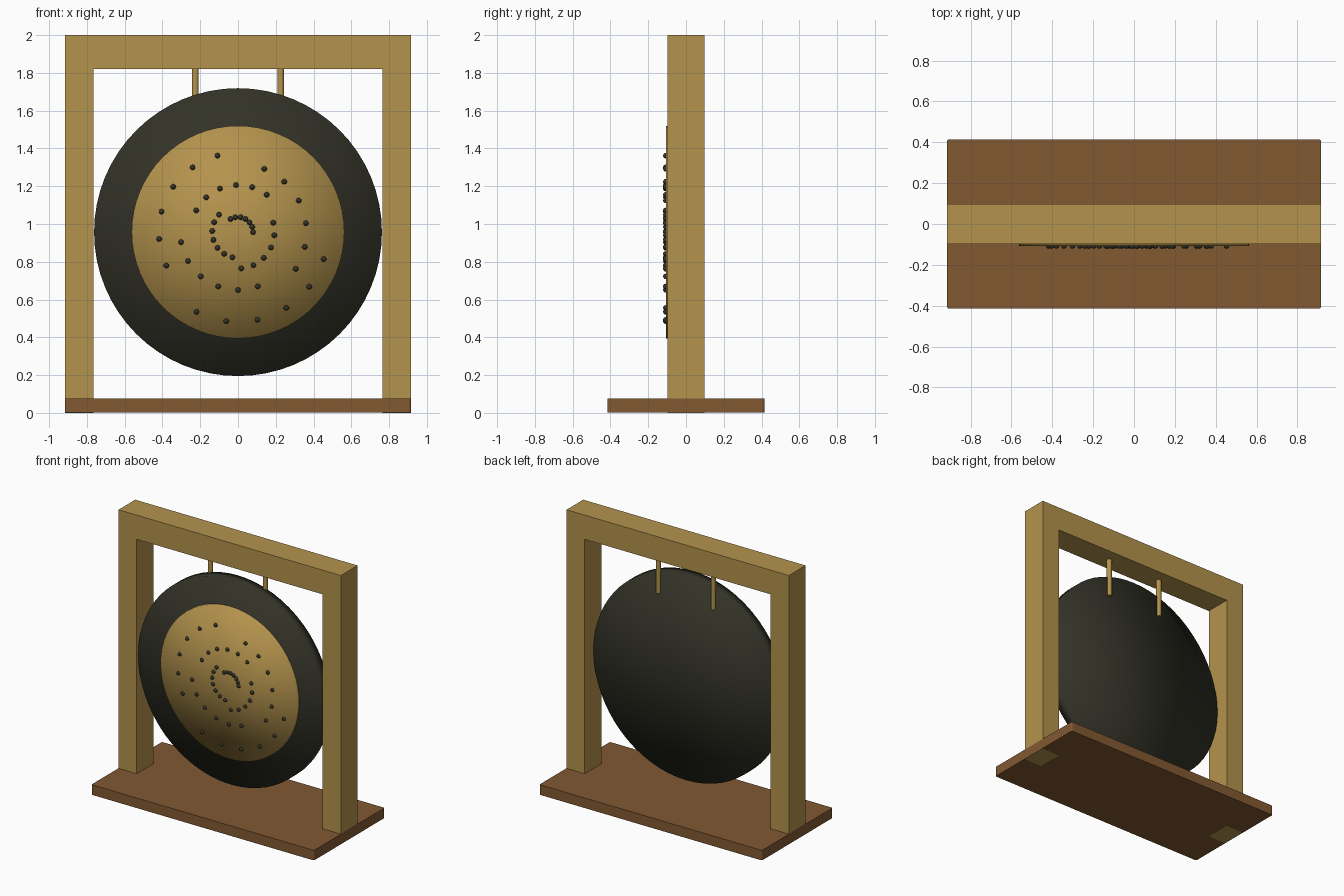
import bpy, bmesh, math
from mathutils import Matrix

if "Cube" in bpy.data.objects:
    bpy.data.objects.remove(bpy.data.objects["Cube"])


def material(name, rgb):
    m = bpy.data.materials.new(name)
    m.diffuse_color = (*rgb, 1)
    m.use_nodes = True
    m.node_tree.nodes["Principled BSDF"].inputs["Base Color"].default_value = m.diffuse_color
    return m


GOLD = material("gold", (0.456, 0.292, 0.074))
BROWN = material("brown_wood", (0.219, 0.100, 0.031))
BLACK = material("dark_bronze", (0.032, 0.032, 0.021))

CZ = 0.957                                  # height of the gong centre
TO_Y = Matrix.Rotation(math.radians(90), 4, 'X')


def finish(name, bm, mat, smooth=False):
    bmesh.ops.recalc_face_normals(bm, faces=bm.faces)
    me = bpy.data.meshes.new(name)
    bm.to_mesh(me)
    bm.free()
    me.materials.append(mat)
    for p in me.polygons:
        p.use_smooth = smooth
    ob = bpy.data.objects.new(name, me)
    bpy.context.collection.objects.link(ob)
    return ob


def disc(name, radius, y0, y1, mat):
    """Softly shaded round plate facing -y."""
    bm = bmesh.new()
    bmesh.ops.create_cone(bm, cap_ends=True, cap_tris=True, segments=64,
                          radius1=radius, radius2=radius, depth=y1 - y0,
                          matrix=Matrix.Translation((0, (y0 + y1) / 2, CZ)) @ TO_Y)
    return finish(name, bm, mat, smooth=True)


# Base board with slightly rounded upright corners
bm = bmesh.new()
bmesh.ops.create_cube(bm, size=1, matrix=Matrix.Translation((0, 0, 0.0385))
                      @ Matrix.Diagonal((1.832, 0.83, 0.075, 1)))
corners = [e for e in bm.edges
           if abs(e.verts[0].co.z - e.verts[1].co.z) > 0.05]
bmesh.ops.bevel(bm, geom=corners, offset=0.01, segments=3, profile=0.5, affect='EDGES')
finish("base", bm, BROWN)

# Arch frame: upside-down U profile pushed through in y
profile = [(-0.915, 0), (-0.915, 2), (0.915, 2), (0.915, 0),
           (0.765, 0), (0.765, 1.82), (-0.765, 1.82), (-0.765, 0)]
bm = bmesh.new()
face = bm.faces.new([bm.verts.new((x, -0.098, z)) for x, z in profile])
ext = bmesh.ops.extrude_face_region(bm, geom=[face])
bmesh.ops.translate(bm, vec=(0, 0.196, 0),
                    verts=[v for v in ext["geom"] if isinstance(v, bmesh.types.BMVert)])
finish("frame", bm, GOLD)

# Gong body and its polished centre
disc("gong", 0.762, -0.085, 0.0, BLACK)
disc("gong_centre", 0.563, -0.107, -0.06, GOLD)

# Hanging cords
for side, x in (("left", -0.226), ("right", 0.226)):
    bm = bmesh.new()
    bmesh.ops.create_cone(bm, cap_ends=True, segments=16, radius1=0.018, radius2=0.018,
                          depth=0.31, matrix=Matrix.Translation((x, 0, 1.685)))
    finish("cord_" + side, bm, GOLD)
    bpy.context.view_layer.objects.active = bpy.context.object

# Studs: short arcs on growing circles, each turned by the golden angle
bm = bmesh.new()
for k in range(8):
    r = 0.08 + 0.0565 * k
    for i in range(7 if k < 2 else 6):
        a = math.radians(137.5 * k + 20 * i)
        pos = (r * math.cos(a), -0.107, CZ + r * math.sin(a))
        bmesh.ops.create_uvsphere(bm, u_segments=10, v_segments=6, radius=0.0145,
                                  matrix=Matrix.Translation(pos) @ TO_Y)
finish("studs", bm, BLACK, smooth=True)

# Smooth the cords around while keeping their ends crisp
for name in ("cord_left", "cord_right"):
    bpy.ops.object.select_all(action='DESELECT')
    ob = bpy.data.objects[name]
    ob.select_set(True)
    bpy.context.view_layer.objects.active = ob
    bpy.ops.object.shade_smooth_by_angle()
